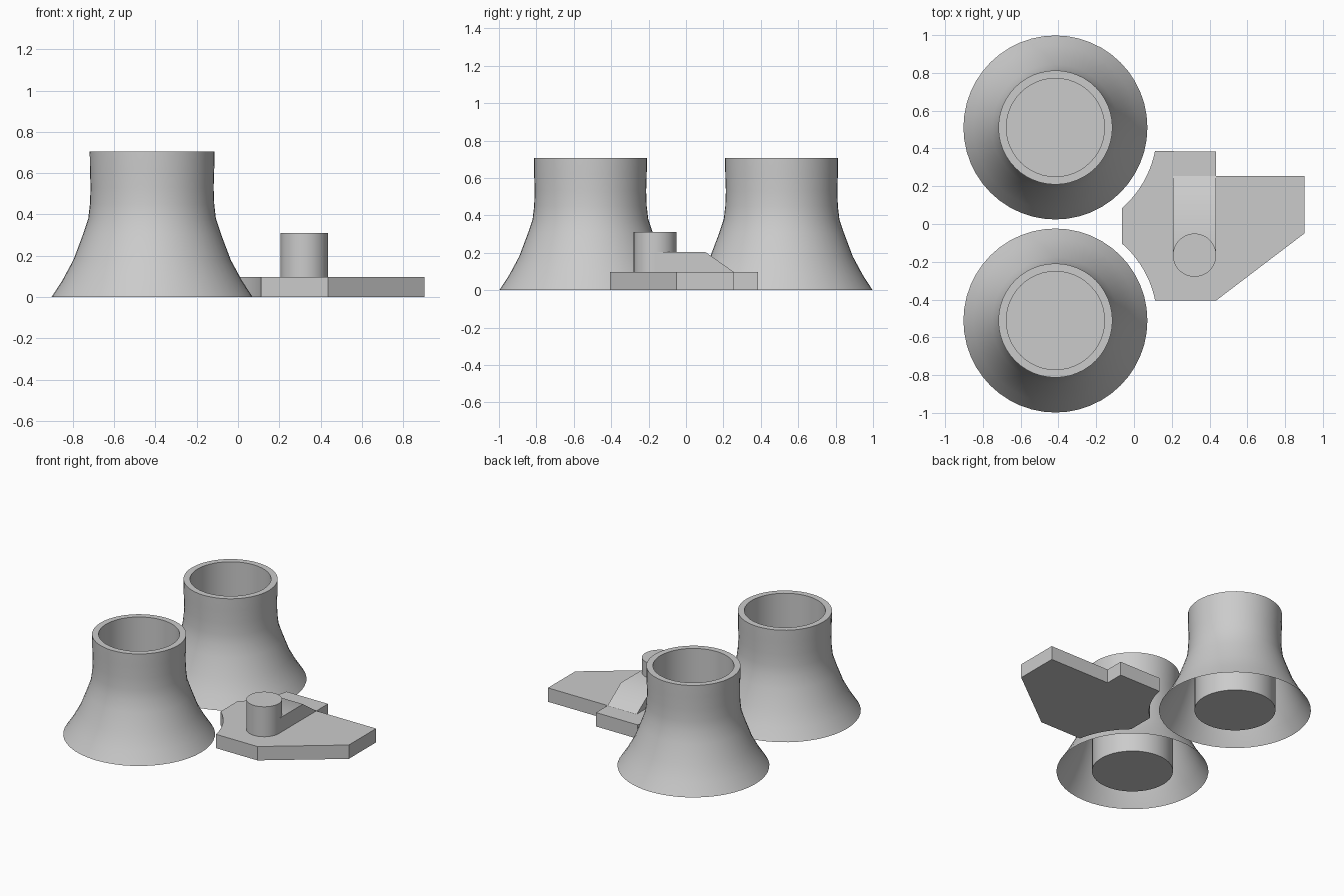
import bpy, bmesh, math
from math import cos, sin, pi, atan2

if "Cube" in bpy.data.objects:
    bpy.data.objects.remove(bpy.data.objects["Cube"])

SEG = 48
TX, TY, H = -0.416, 0.511, 0.706


def finish(name, bm, smooth=True):
    mesh = bpy.data.meshes.new(name)
    bm.to_mesh(mesh)
    bm.free()
    ob = bpy.data.objects.new(name, mesh)
    bpy.context.collection.objects.link(ob)
    if smooth:
        bpy.ops.object.select_all(action='DESELECT')
        ob.select_set(True)
        bpy.context.view_layer.objects.active = ob
        bpy.ops.object.shade_smooth_by_angle(angle=math.radians(35))
    return ob


def lathe(name, profile, x, y, caps):
    """Revolve (radius, z) points; caps lists the rings to fill and whether they face up."""
    bm = bmesh.new()
    rings = [[bm.verts.new((x + r * cos(2 * pi * i / SEG), y + r * sin(2 * pi * i / SEG), z))
              for i in range(SEG)] for r, z in profile]
    for a, b in zip(rings, rings[1:]):
        for i in range(SEG):
            j = (i + 1) % SEG
            bm.faces.new((a[i], a[j], b[j], b[i]))
    for ring, up in caps:
        bm.faces.new(rings[ring] if up else rings[ring][::-1])
    return finish(name, bm)


def prism(name, points, offset):
    """Extrude a planar outline of 3D points into a solid."""
    bm = bmesh.new()
    face = bm.faces.new([bm.verts.new(p) for p in points])
    new = bmesh.ops.extrude_face_region(bm, geom=[face], use_keep_orig=True)
    bmesh.ops.translate(bm, vec=offset, verts=[v for v in new["geom"] if isinstance(v, bmesh.types.BMVert)])
    bmesh.ops.recalc_face_normals(bm, faces=bm.faces)
    return finish(name, bm)


def arc(cx, cy, start, end, n=10):
    a0 = atan2(start[1] - cy, start[0] - cx)
    a1 = atan2(end[1] - cy, end[0] - cx)
    r = math.hypot(start[0] - cx, start[1] - cy)
    return [(cx + r * cos(a0 + (a1 - a0) * i / n), cy + r * sin(a0 + (a1 - a0) * i / n))
            for i in range(n + 1)]


# Cooling towers: open flared shell, rim, inner shaft closed at the ground
shell = [(0.487, 0), (0.435, 0.08), (0.381, 0.18), (0.334, 0.305), (0.309, 0.38),
         (0.301, 0.45), (0.298, 0.53), (0.301, 0.62), (0.302, H), (0.26, H), (0.26, 0)]
for side, y in (("back", TY), ("front", -TY)):
    lathe("cooling_tower_" + side, shell, TX, y, [(-1, True)])

# Base slab with two bites concentric with the towers
outline = [(0.435, 0.385), (0.435, 0.255), (0.902, 0.255), (0.902, -0.05), (0.435, -0.405)]
outline += arc(TX, -TY, (0.112, -0.405), (-0.063, -0.105))
outline += arc(TX, 0.49, (-0.063, 0.085), (0.112, 0.385))
prism("base_slab", [(x, y, 0) for x, y in outline], (0, 0, 0.098))

# Reactor hall with a sloped back end
hall = [(-0.165, 0.05), (0.255, 0.05), (0.255, 0.098), (0.105, 0.203), (-0.165, 0.203)]
prism("reactor_hall", [(0.206, y, z) for y, z in hall], (0.229, 0, 0))

# Reactor drum
lathe("reactor_drum", [(0.1145, 0.05), (0.1145, 0.31)], 0.3205, -0.165, [(0, False), (1, True)])
